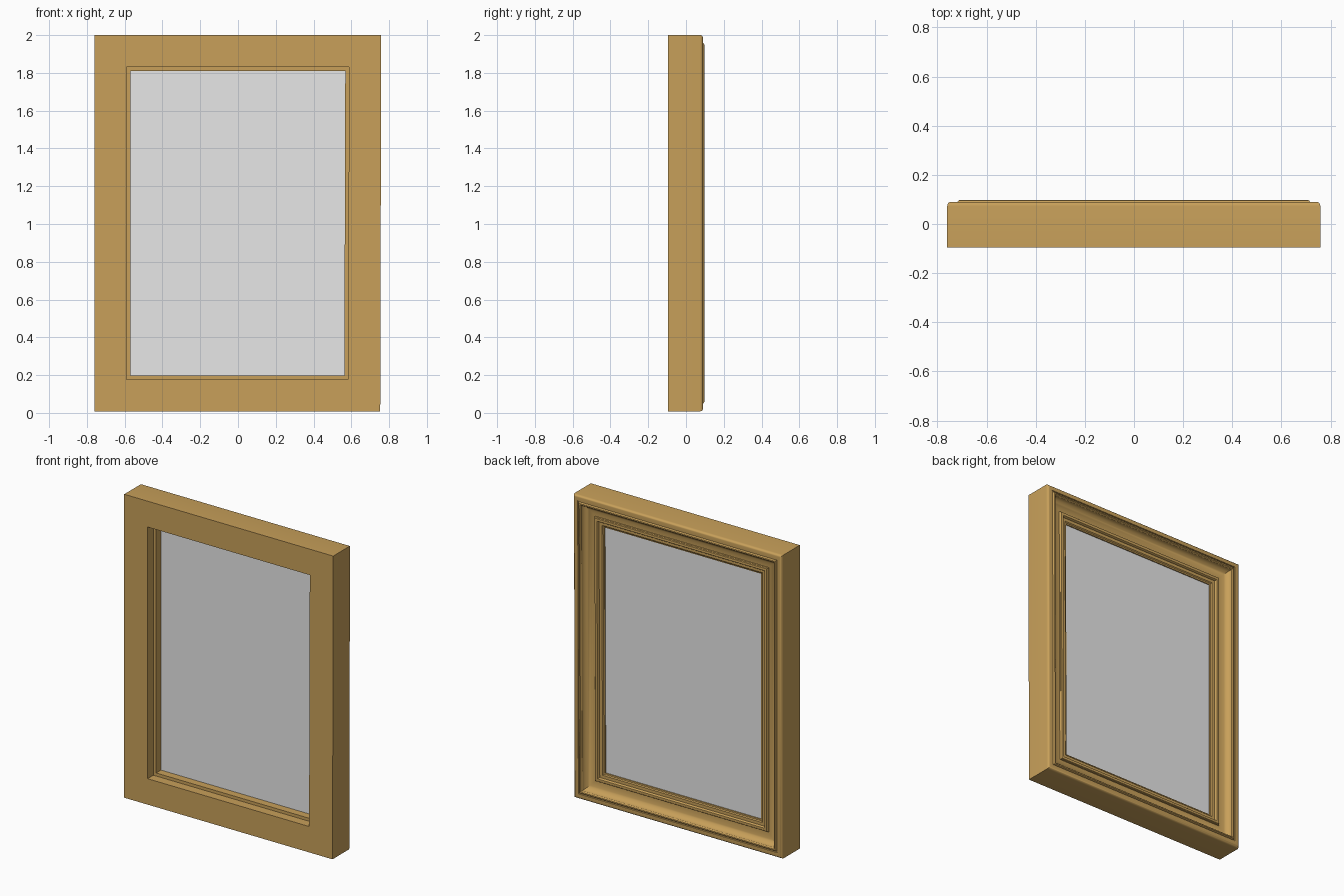
import bpy, bmesh, math

if "Cube" in bpy.data.objects:
    bpy.data.objects.remove(bpy.data.objects["Cube"])


def material(name, rgb):
    m = bpy.data.materials.new(name)
    m.diffuse_color = (*rgb, 1.0)
    m.use_nodes = True
    m.node_tree.nodes["Principled BSDF"].inputs["Base Color"].default_value = m.diffuse_color
    return m


wood = material("golden wood", (0.578, 0.352, 0.102))
grey = material("pale grey panel", (0.8, 0.8, 0.8))

# Outer corners (x, z) with the direction pointing inward along each mitre
corners = [
    (-0.76, 0.008, 1, 1),
    (0.753, 0.008, -1, 1),
    (0.758, 2.0, -1, -1),
    (-0.76, 2.0, 1, -1),
]


def arc(cx, cy, rx, ry, a0, a1, n):
    return [(cx + rx * math.cos(math.radians(a0 + (a1 - a0) * i / n)),
             cy + ry * math.sin(math.radians(a0 + (a1 - a0) * i / n)))
            for i in range(n + 1)]


# Moulding cross-section as (inset from outer edge, y)
profile = [(0.0, -0.095)]
profile += arc(0.015, 0.073, 0.015, 0.017, 180, 90, 5)      # rounded outer edge
profile += [(0.034, 0.09), (0.036, 0.085), (0.041, 0.085)]  # fine groove
profile += arc(0.050, 0.088, 0.008, 0.009, 180, 0, 6)       # raised bead
profile += arc(0.128, 0.086, 0.068, 0.042, 180, 270, 8)     # hollow scoop
profile += [(0.130, 0.052)]
profile += arc(0.143, 0.052, 0.011, 0.006, 180, 0, 4)       # inner bead
profile += [(0.156, 0.042), (0.176, 0.042), (0.182, 0.036), (0.19, 0.034)]
profile += [(0.19, -0.035), (0.17, -0.035), (0.17, -0.095)]  # sight edge and rebate

# Mitred frame swept around the rectangle
bm = bmesh.new()
rings = [[bm.verts.new((x + dx * p, y, z + dz * p)) for p, y in profile]
         for x, z, dx, dz in corners]
n = len(profile)
for k in range(4):
    a, b = rings[k], rings[(k + 1) % 4]
    for i in range(n):
        j = (i + 1) % n
        bm.faces.new((a[i], a[j], b[j], b[i]))
bmesh.ops.recalc_face_normals(bm, faces=bm.faces)
mesh = bpy.data.meshes.new("frame")
bm.to_mesh(mesh)
bm.free()
frame = bpy.data.objects.new("frame", mesh)
bpy.context.collection.objects.link(frame)
mesh.materials.append(wood)
bpy.context.view_layer.objects.active = frame
frame.select_set(True)
bpy.ops.object.shade_smooth_by_angle(angle=math.radians(30))

# Flat panel held inside the frame
bm = bmesh.new()
front, back = [[bm.verts.new((x + dx * 0.188, y, z + dz * 0.188))
                for x, z, dx, dz in corners] for y in (0.015, 0.027)]
bm.faces.new(front)
bm.faces.new(back[::-1])
for k in range(4):
    j = (k + 1) % 4
    bm.faces.new((front[k], back[k], back[j], front[j]))
bmesh.ops.recalc_face_normals(bm, faces=bm.faces)
mesh = bpy.data.meshes.new("panel")
bm.to_mesh(mesh)
bm.free()
mesh.materials.append(grey)
bpy.context.collection.objects.link(bpy.data.objects.new("panel", mesh))
